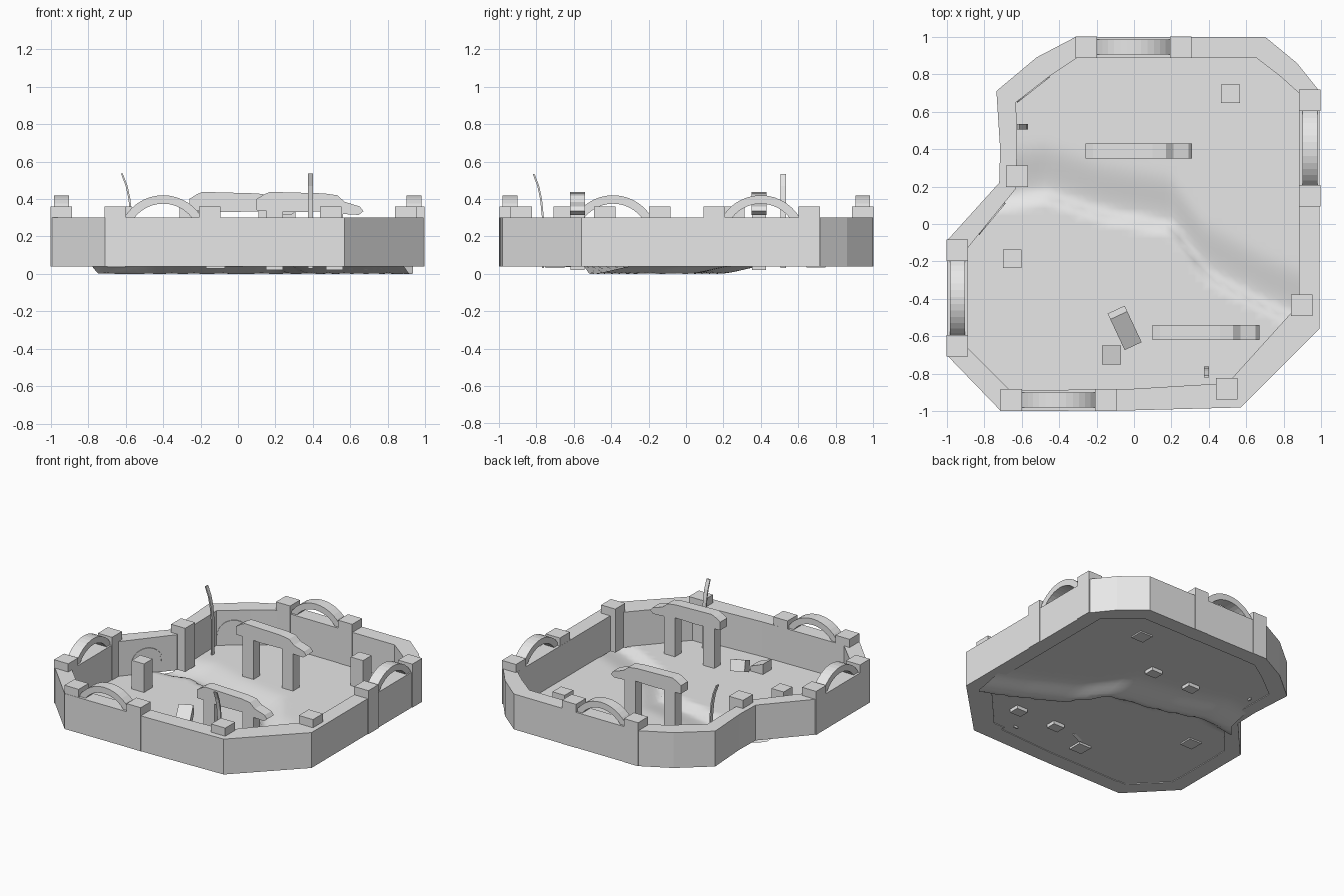
import bpy, bmesh, math
from mathutils import Matrix, Vector

cube = bpy.data.objects.get("Cube")
if cube:
    bpy.data.objects.remove(cube, do_unlink=True)

stone = bpy.data.materials.new("grey_stone")
stone.use_nodes = True
stone.diffuse_color = (0.8, 0.8, 0.8, 1)
stone.node_tree.nodes["Principled BSDF"].inputs["Base Color"].default_value = (0.8, 0.8, 0.8, 1)


def finish(name, bm, matrix=None):
    if matrix is not None:
        bm.transform(matrix)
    bmesh.ops.recalc_face_normals(bm, faces=bm.faces)
    mesh = bpy.data.meshes.new(name)
    bm.to_mesh(mesh)
    bm.free()
    mesh.materials.append(stone)
    obj = bpy.data.objects.new(name, mesh)
    bpy.context.collection.objects.link(obj)
    return obj


def box(name, center, size, rot=None):
    bm = bmesh.new()
    bmesh.ops.create_cube(bm, size=1)
    m = Matrix.Translation(center) @ (rot or Matrix()) @ Matrix.Diagonal((*size, 1))
    return finish(name, bm, m)


def extrude_profile(name, points, depth, matrix):
    """Profile in x-z, extruded evenly both ways along y."""
    bm = bmesh.new()
    face = bm.faces.new([bm.verts.new((x, -depth / 2, z)) for x, z in points])
    new = bmesh.ops.extrude_face_region(bm, geom=[face])["geom"]
    bmesh.ops.translate(bm, vec=(0, depth, 0),
                        verts=[v for v in new if isinstance(v, bmesh.types.BMVert)])
    return finish(name, bm, matrix)


def arch(name, x, y, z, angle, radius, thick, half_angle, depth):
    """Curved band whose circle centre sits at (x, y, z)."""
    steps = 14
    turns = [half_angle * (2 * i / steps - 1) for i in range(steps + 1)]
    pts = [(radius * math.sin(a), radius * math.cos(a)) for a in turns]
    r = radius - thick
    pts += [(r * math.sin(a), r * math.cos(a)) for a in reversed(turns)]
    return extrude_profile(name, pts, depth,
                           Matrix.Translation((x, y, z)) @ Matrix.Rotation(angle, 4, "Z"))


# Enclosing wall
outer = [(-.31, 1), (-.52, .89), (-.735, .71), (-.715, .4), (-.72, .22), (-1, -.09), (-1, -.7),
         (-.71, -1), (0, -.995), (.57, -.98), (.99, -.56), (.99, .71), (.87, .86), (.7, 1)]
inner = [(-.3, .89), (-.45, .79), (-.63, .65), (-.625, .4), (-.63, .19), (-.89, -.13), (-.89, -.66),
         (-.66, -.89), (0, -.88), (.5, -.85), (.88, -.43), (.88, .7), (.78, .79), (.65, .89)]
bm = bmesh.new()
loops = [[bm.verts.new((x, y, z)) for x, y in ring]
         for ring, z in ((outer, .04), (outer, .3), (inner, .3), (inner, .04))]
n = len(outer)
for k in range(4):
    a, b = loops[k], loops[(k + 1) % 4]
    for i in range(n):
        j = (i + 1) % n
        bm.faces.new((a[i], a[j], b[j], b[i]))
finish("wall", bm)

# Floor with a ravine: steep on the south bank, gentle on the north
rim = [(-1, .04), (-.47, .12), (-.17, .02), (.2, -.05), (.38, -.3), (.7, -.47), (1, -.6)]


def rim_y(x):
    for (x0, y0), (x1, y1) in zip(rim, rim[1:]):
        if x <= x1:
            return y0 + (y1 - y0) * (x - x0) / (x1 - x0)
    return rim[-1][1]


def floor_height(x, y):
    d = y - rim_y(x)
    t = (d - .05) / .28 if d > .05 else (.05 - d) / .05
    t = min(max(t, 0), 1)
    return .045 * t * t * (3 - 2 * t)


bm = bmesh.new()
bm.faces.new([bm.verts.new(((a[0] + b[0]) / 2, (a[1] + b[1]) / 2, 0)) for a, b in zip(outer, inner)])
for axis in (Vector((1, 0, 0)), Vector((0, 1, 0))):
    for i in range(-24, 25):
        bmesh.ops.bisect_plane(bm, geom=bm.verts[:] + bm.edges[:] + bm.faces[:],
                               plane_co=axis * (i * .04 + .003), plane_no=axis)
for v in bm.verts:
    v.co.z = floor_height(v.co.x, v.co.y)
bmesh.ops.triangulate(bm, faces=bm.faces)
floor = finish("floor", bm)
if sum(p.normal.z for p in floor.data.polygons) < 0:
    floor.data.flip_normals()
floor.data.shade_smooth()

# Wall pillars
pillars = [(-.255, .945), (.25, .945), (.938, .66), (.938, .15), (.897, -.435), (.495, -.88),
           (-.15, -.94), (-.655, -.94), (-.943, -.14), (-.943, -.65), (-.625, .255)]
for i, (x, y) in enumerate(pillars):
    box(f"wall_pillar_{i + 1}", (x, y, .2), (.115, .115, .32))

# Arches standing on the wall between pillar pairs
quarter = math.pi / 2
for name, x, y, angle in (("front_arch", -.4, -.94, 0), ("back_arch", 0, .945, 0),
                          ("left_arch", .94, .4, quarter), ("right_arch", -.943, -.39, quarter)):
    arch(name, x, y, .18, angle, .24, .045, 1.08, .08)

# Shallow arch outlines on the inner wall faces
arch("niche_arch_back", -.54, .72, .12, math.radians(38), .11, .012, quarter, .012)
arch("niche_arch_side", -.76, .03, .12, math.radians(50), .11, .012, quarter, .012)

# Two gates: worn lintel on a pair of posts
lintel = [(0, .34), (0, .40), (.04, .425), (.07, .438), (.36, .43), (.43, .42), (.47, .385),
          (.55, .36), (.57, .335), (.545, .315), (.46, .32), (.4, .335), (.2, .33)]
for name, x, y in (("back_gate", -.26, .39), ("front_gate", .1, -.58)):
    extrude_profile(name + "_lintel", lintel, .08, Matrix.Translation((x, y, 0)))
    for side, dx in (("right", .095), ("left", .415)):
        box(f"{name}_{side}_post", (x + dx, y, .185), (.09, .075, .33))

# Standing blocks, a broken stump and its fallen top
for name, x, y in (("back_block", .515, .695), ("side_block", -.65, -.185)):
    box(name, (x, y, .145), (.1, .1, .22))
stump = [(-.05, .03), (.05, .03), (.05, .08), (-.05, .12)]
extrude_profile("broken_stump", stump, .1, Matrix.Translation((-.12, -.7, 0)))
tilt = Matrix.Rotation(math.radians(25), 4, "Z") @ Matrix.Rotation(math.radians(25), 4, "X")
box("fallen_block", (-.05, -.555, .115), (.1, .2, .08), tilt)

# Tall curved blades
blade = [(0, .03), (0, .3), (.01, .4), (.025, .47), (.05, .535)]
blade_profile = blade + [(x - .01, z) for x, z in reversed(blade)]
for name, x, y, angle in (("back_blade", -.575, .52, math.pi), ("front_blade", .387, -.77, -quarter)):
    extrude_profile(name, blade_profile, .028,
                    Matrix.Translation((x, y, 0)) @ Matrix.Rotation(angle, 4, "Z"))
